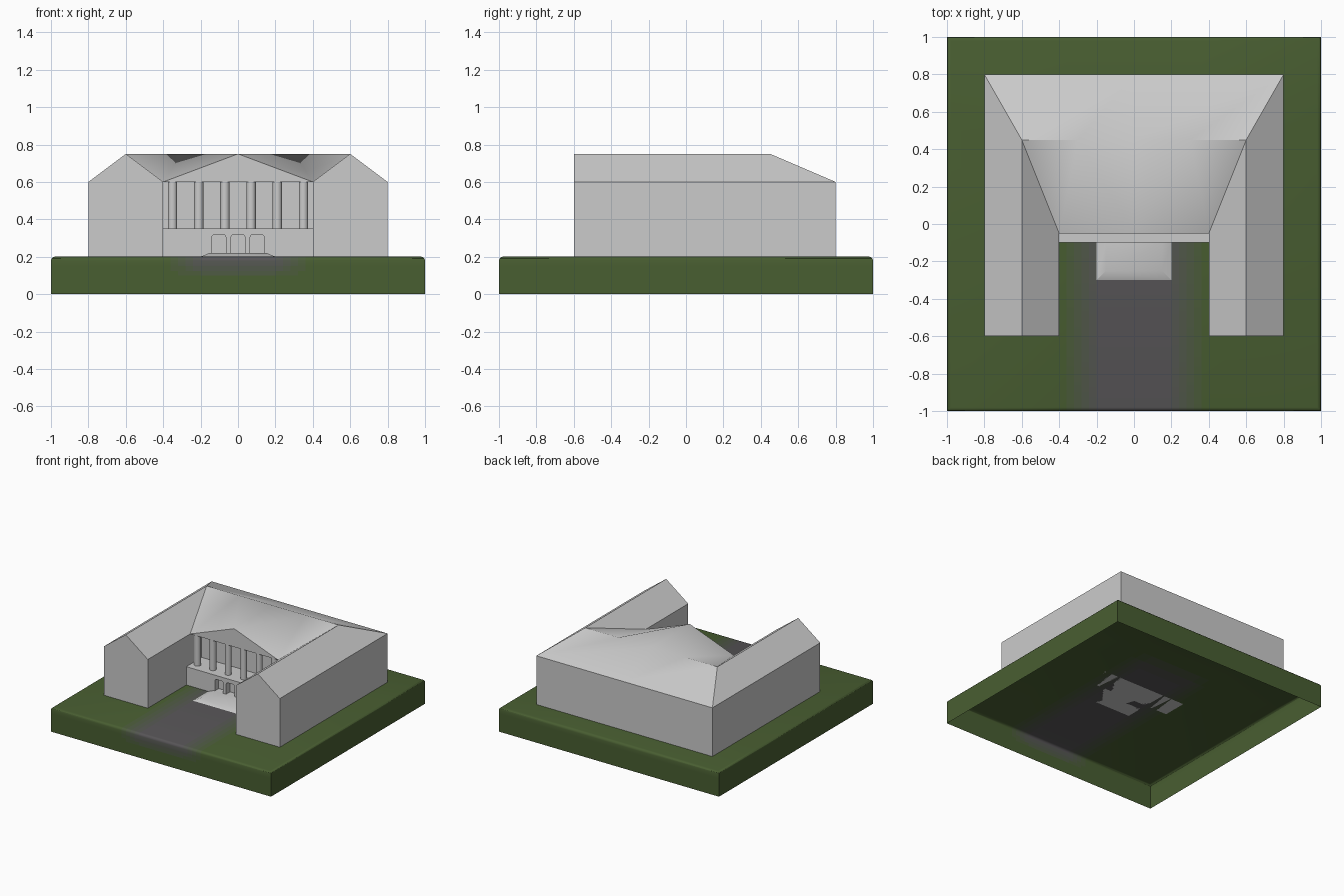
import bpy, bmesh, math
from mathutils import Vector

if "Cube" in bpy.data.objects:
    bpy.data.objects.remove(bpy.data.objects["Cube"])


def finish(name, bm, smooth=True):
    bmesh.ops.remove_doubles(bm, verts=bm.verts, dist=1e-4)
    bmesh.ops.recalc_face_normals(bm, faces=bm.faces)
    me = bpy.data.meshes.new(name)
    bm.to_mesh(me)
    bm.free()
    ob = bpy.data.objects.new(name, me)
    bpy.context.collection.objects.link(ob)
    if smooth:
        bpy.ops.object.select_all(action='DESELECT')
        ob.select_set(True)
        bpy.context.view_layer.objects.active = ob
        bpy.ops.object.shade_smooth_by_angle(angle=math.radians(30))
    return ob


def box(bm, lo, hi):
    res = bmesh.ops.create_cube(bm, size=1)
    for v in res["verts"]:
        v.co = Vector([l + (c + 0.5) * (h - l) for l, h, c in zip(lo, hi, v.co)])
    return res["verts"]


def clamp(t):
    return max(0.0, min(1.0, t))


# Lawn slab: open underneath, rounded top rim
bm = bmesh.new()
box(bm, (-1, -1, 0), (1, 1, 0.2))
bmesh.ops.delete(bm, geom=[f for f in bm.faces if f.calc_center_median().z < 0.01],
                 context='FACES_ONLY')
rim = [e for e in bm.edges if all(v.co.z > 0.19 for v in e.verts)]
bmesh.ops.bevel(bm, geom=rim, offset=0.02, segments=3, profile=0.5, affect='EDGES')

# Cut the slab into strips so the path can fade into the grass
cuts = [((s * x, 0, 0), (1, 0, 0)) for s in (1, -1) for x in (0.2, 0.24, 0.28, 0.32, 0.36)]
cuts += [((0, y, 0), (0, 1, 0)) for y in (0.3, 0.4, 0.5)]
cuts += [((0, 0, z), (0, 0, 1)) for z in (0.1, 0.125, 0.15)]
for co, no in cuts:
    bmesh.ops.bisect_plane(bm, geom=bm.verts[:] + bm.edges[:] + bm.faces[:],
                           plane_co=co, plane_no=no)
lawn = finish("lawn", bm)
GRASS, PATH, LEVELS = (0.066, 0.112, 0.031), (0.095, 0.09, 0.095), 6
for i in range(LEVELS):
    t = i / (LEVELS - 1)
    mat = bpy.data.materials.new(f"lawn_shade_{i}")
    mat.diffuse_color = [g + (p - g) * t for g, p in zip(GRASS, PATH)] + [1]
    mat.use_nodes = True
    mat.node_tree.nodes["Principled BSDF"].inputs["Base Color"].default_value = mat.diffuse_color
    lawn.data.materials.append(mat)
for p in lawn.data.polygons:
    c = p.center
    t = (clamp((0.38 - abs(c.x)) / 0.18) * clamp((0.55 - c.y) / 0.25)
         * clamp((c.z - 0.08) / 0.1))
    p.material_index = round(t * (LEVELS - 1))

# U-shaped building shell: right half, mirrored to the left
G, F, E, R = 0.2, 0.35, 0.6, 0.75        # ground, balcony, eaves, ridge heights
BACK = 0.1                               # loggia rear wall
hip, kink, mid = (0.6, 0.45, R), (0.3, 0.45, R), (0, 0.45, R)
apex, valley = (0, -0.05, R), (0.4, -0.05, E)
back_eave, front_eave, in_eave = (0.8, 0.8, E), (0.8, -0.6, E), (0.4, -0.6, E)
gable = (0.6, -0.6, R)
faces = [
    [(0, 0.8, G), (0.8, 0.8, G), back_eave, (0, 0.8, E)],                # back wall
    [(0.8, 0.8, G), (0.8, -0.6, G), front_eave, back_eave],              # outer wall
    [(0.8, -0.6, G), (0.4, -0.6, G), in_eave, gable, front_eave],        # wing front
    [(0.4, -0.6, G), (0.4, BACK, G), (0.4, BACK, E), valley, in_eave],   # court wall
    [(0, BACK, G), (0.4, BACK, G), (0.4, BACK, E), (0, BACK, E)],        # loggia wall
    [(0, BACK, E), (0.4, BACK, E), valley, (0, -0.05, E)],               # loggia ceiling
    [(0, -0.05, E), valley, apex],                                       # pediment
    [front_eave, back_eave, hip, gable],                                 # roof slopes
    [(0, 0.8, E), back_eave, hip, kink, mid],
    [in_eave, gable, hip, valley],
    [valley, hip, kink],
    [apex, valley, kink],
    [apex, kink, mid],
]
bm = bmesh.new()
for s in (1, -1):
    for f in faces:
        pts = [bm.verts.new((s * x, y, z)) for x, y, z in f]
        bm.faces.new(pts if s > 0 else pts[::-1])
finish("building_shell", bm)

# Ground floor block carrying the balcony
bm = bmesh.new()
box(bm, (-0.4, -0.1, G), (0.4, BACK, F))
ground_floor = finish("ground_floor", bm, False)

# Doorways with rounded heads
bm = bmesh.new()
w, top, r = 0.0375, 0.318, 0.014
for cx in (-0.1025, 0, 0.1025):
    prof = [(w, 0.221)]
    for a0, sx in ((0, 1), (90, -1)):
        for k in range(4):
            a = math.radians(a0 + k * 30)
            prof.append((sx * (w - r) + r * math.cos(a), top - r + r * math.sin(a)))
    prof.append((-w, 0.221))
    f = bm.faces.new([bm.verts.new((cx + x, -0.15, z)) for x, z in prof])
    ext = bmesh.ops.extrude_face_region(bm, geom=[f])
    bmesh.ops.translate(bm, vec=(0, 0.1, 0),
                        verts=[v for v in ext["geom"] if isinstance(v, bmesh.types.BMVert)])
cutter = finish("doorway_cutter", bm, False)
cutter.hide_render = True
cutter.hide_set(True)
mod = ground_floor.modifiers.new("doorways", 'BOOLEAN')
mod.operation = 'DIFFERENCE'
mod.solver = 'EXACT'
mod.object = cutter

# Low entrance platform with sloped edges
bm = bmesh.new()
for v in box(bm, (-0.2, -0.3, G), (0.2, -0.1, 0.221)):
    if v.co.z > 0.21:
        v.co.x *= 0.75
        if v.co.y < -0.2:
            v.co.y += 0.05
finish("entrance_platform", bm)

# Row of columns under the pediment
for i in range(6):
    bm = bmesh.new()
    bmesh.ops.create_cone(bm, cap_ends=True, segments=24, radius1=0.025, radius2=0.025,
                          depth=E - F)
    bmesh.ops.translate(bm, verts=bm.verts, vec=(-0.35 + 0.14 * i, -0.025, (E + F) / 2))
    finish(f"column_{i + 1}", bm)
